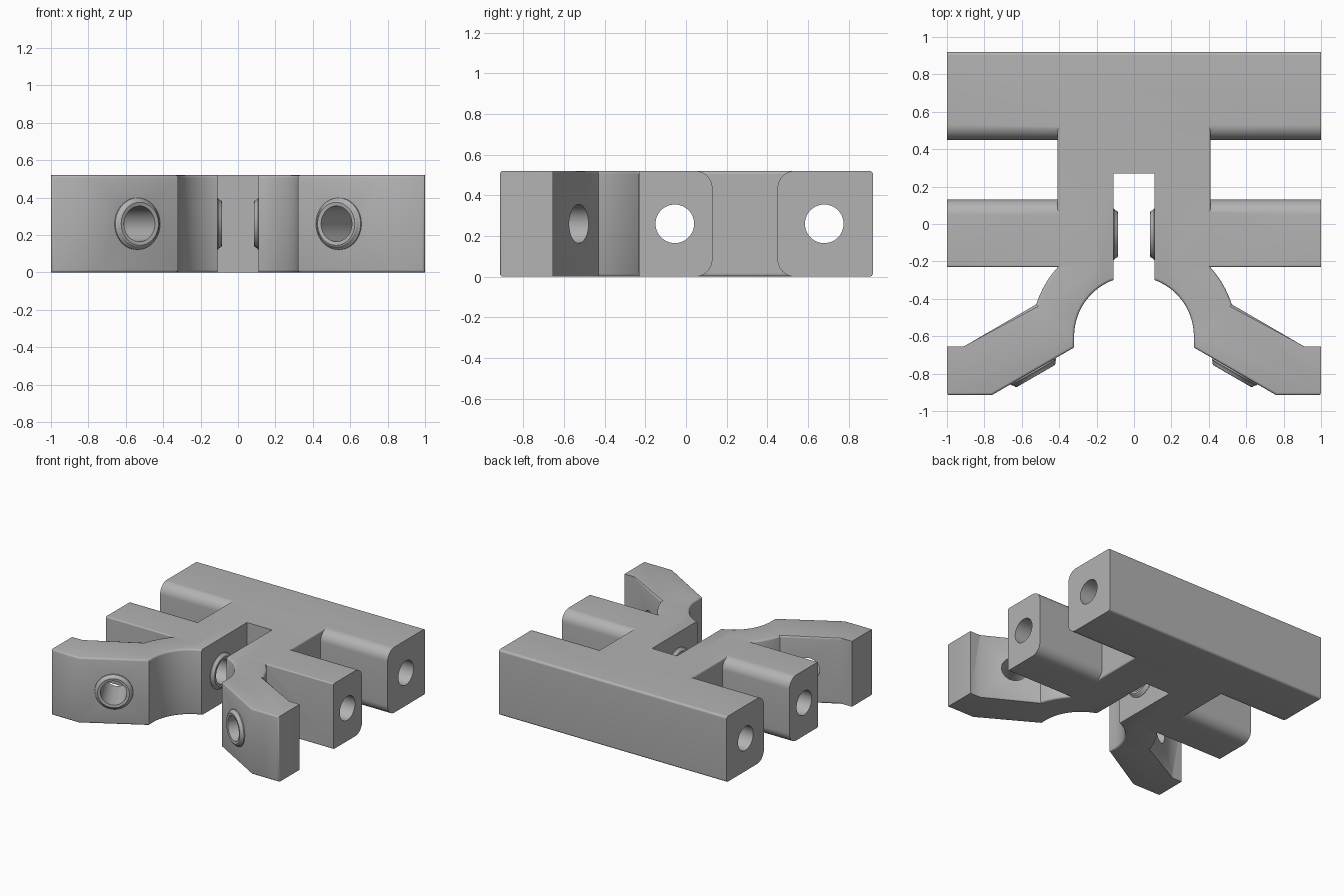
import bpy, bmesh
from math import cos, sin, radians
from mathutils import Vector, Matrix

cube = bpy.data.objects.get("Cube")
if cube:
    bpy.data.objects.remove(cube, do_unlink=True)

HEIGHT, MID, BORE = 0.52, 0.26, 0.095

grey = bpy.data.materials.new("plain grey")
grey.use_nodes = True
grey.diffuse_color = (0.45, 0.45, 0.45, 1)
grey.node_tree.nodes["Principled BSDF"].inputs["Base Color"].default_value = grey.diffuse_color


def finish(bm, name):
    bmesh.ops.recalc_face_normals(bm, faces=bm.faces)
    mesh = bpy.data.meshes.new(name)
    bm.to_mesh(mesh)
    bm.free()
    mesh.materials.append(grey)
    ob = bpy.data.objects.new(name, mesh)
    bpy.context.collection.objects.link(ob)
    return ob


def prism(points, offset):
    """Extrude a closed outline along an offset."""
    bm = bmesh.new()
    face = bm.faces.new([bm.verts.new(p) for p in points])
    out = bmesh.ops.extrude_face_region(bm, geom=[face])
    moved = [g for g in out["geom"] if isinstance(g, bmesh.types.BMVert)]
    bmesh.ops.translate(bm, verts=moved, vec=offset)
    bmesh.ops.recalc_face_normals(bm, faces=bm.faces)
    return bm


def arc(cx, cy, r, start, end, n):
    return [(cx + r * cos(radians(start + (end - start) * i / n)),
             cy + r * sin(radians(start + (end - start) * i / n))) for i in range(n + 1)]


def bar(name, x0, x1, y0, y1, front_r, back_r):
    """Bar along x with rounded long edges."""
    section = []
    for y, r, s in ((y0, front_r, 1), (y1, back_r, -1)):
        low = arc(y + s * r, r, r, 180 if s > 0 else 360, 270, 10)
        high = [(py, HEIGHT - pz) for py, pz in low]
        section += high[::-1] + low if s > 0 else low[::-1] + high
    return finish(prism([(x0, y, z) for y, z in section], (x1 - x0, 0, 0)), name)


def boolean(target, other, operation):
    mod = target.modifiers.new(operation, 'BOOLEAN')
    mod.operation, mod.solver, mod.object = operation, 'EXACT', other
    bpy.context.view_layer.objects.active = target
    bpy.ops.object.modifier_apply(modifier=mod.name)
    bpy.data.objects.remove(other, do_unlink=True)


def smooth(ob):
    bpy.ops.object.select_all(action='DESELECT')
    ob.select_set(True)
    bpy.context.view_layer.objects.active = ob
    bpy.ops.object.shade_smooth_by_angle(angle=radians(32))


def drill(target, centre, axis, length):
    bm = bmesh.new()
    bmesh.ops.create_cone(bm, cap_ends=True, segments=48, radius1=BORE, radius2=BORE, depth=length,
                          matrix=Matrix.Translation(centre) @ axis.to_track_quat('Z', 'Y').to_matrix().to_4x4())
    cutter = finish(bm, "bore_cutter")
    cutter.hide_render = True
    boolean(target, cutter, 'DIFFERENCE')


def boss(name, base, axis):
    """Raised collar around a bore, turned from a small profile."""
    profile = [(BORE, 0), (BORE, 0.027), (0.115, 0.03), (0.123, 0.026),
               (0.13, 0.014), (0.138, 0.008), (0.14, -0.01)]
    bm = bmesh.new()
    verts = [bm.verts.new((r, 0, h)) for r, h in profile]
    edges = [bm.edges.new(pair) for pair in zip(verts, verts[1:])]
    bmesh.ops.spin(bm, geom=verts + edges, cent=(0, 0, 0), axis=(0, 0, 1), angle=radians(360), steps=48)
    bmesh.ops.remove_doubles(bm, verts=bm.verts, dist=1e-4)
    bm.transform(Matrix.Translation(base) @ axis.to_track_quat('Z', 'Y').to_matrix().to_4x4())
    smooth(finish(bm, name))


# Centre block with slot and the two splayed front legs
half = [(0.11, 0.27)] + arc(0, -0.6, 0.32, 69.9, 0, 20)
half += [(0.32, -0.66), (0.76, -0.915), (1, -0.915), (1, -0.655), (0.91, -0.655)]
half += arc(0, -0.6, 0.55, 18, 41.8, 10) + [(0.41, 0.6)]
outline = half + [(-x, y) for x, y in reversed(half)]
bm = prism([(x, y, 0) for x, y in outline], (0, 0, HEIGHT))


def softened(edge):
    a, b = (v.co for v in edge.verts)
    if abs(a.z - b.z) > 0.1:
        return abs(a.x) > 0.99 and a.y < -0.9
    in_slot = max(abs(a.x), abs(b.x)) < 0.115
    leg_end = min(abs(a.x), abs(b.x)) > 0.9 and a.y > -0.92 and abs(a.x - b.x) < 0.15
    rear = min(a.y, b.y) > 0.5
    return not (in_slot or leg_end or rear)


bmesh.ops.bevel(bm, geom=[e for e in bm.edges if softened(e)], offset=0.014,
                offset_type='OFFSET', segments=3, profile=0.5, affect='EDGES', clamp_overlap=True)
body = finish(bm, "clamp_body")

# Rear crossbar and the two side arms
boolean(body, bar("rear_bar", -1, 1, 0.45, 0.92, 0.085, 0.018), 'UNION')
for x0, x1 in ((0.2, 1), (-1, -0.2)):
    boolean(body, bar("side_arm", x0, x1, -0.23, 0.13, 0.01, 0.085), 'UNION')

# Long bores through both bars
along_x = Vector((1, 0, 0))
drill(body, Vector((0, 0.68, MID)), along_x, 2.4)
drill(body, Vector((0, -0.055, MID)), along_x, 2.4)

# Leg bores and raised collars
for side, label in ((1, "left"), (-1, "right")):
    out = Vector((-0.5 * side, -0.866, 0)).normalized()
    seat = Vector((0.54 * side, -0.787, MID))
    drill(body, seat, out, 1.0)
    boss(label + "_leg_collar", seat, out)
    boss(label + "_slot_collar", Vector((0.115 * side, -0.055, MID)), Vector((-side, 0, 0)))

smooth(body)
